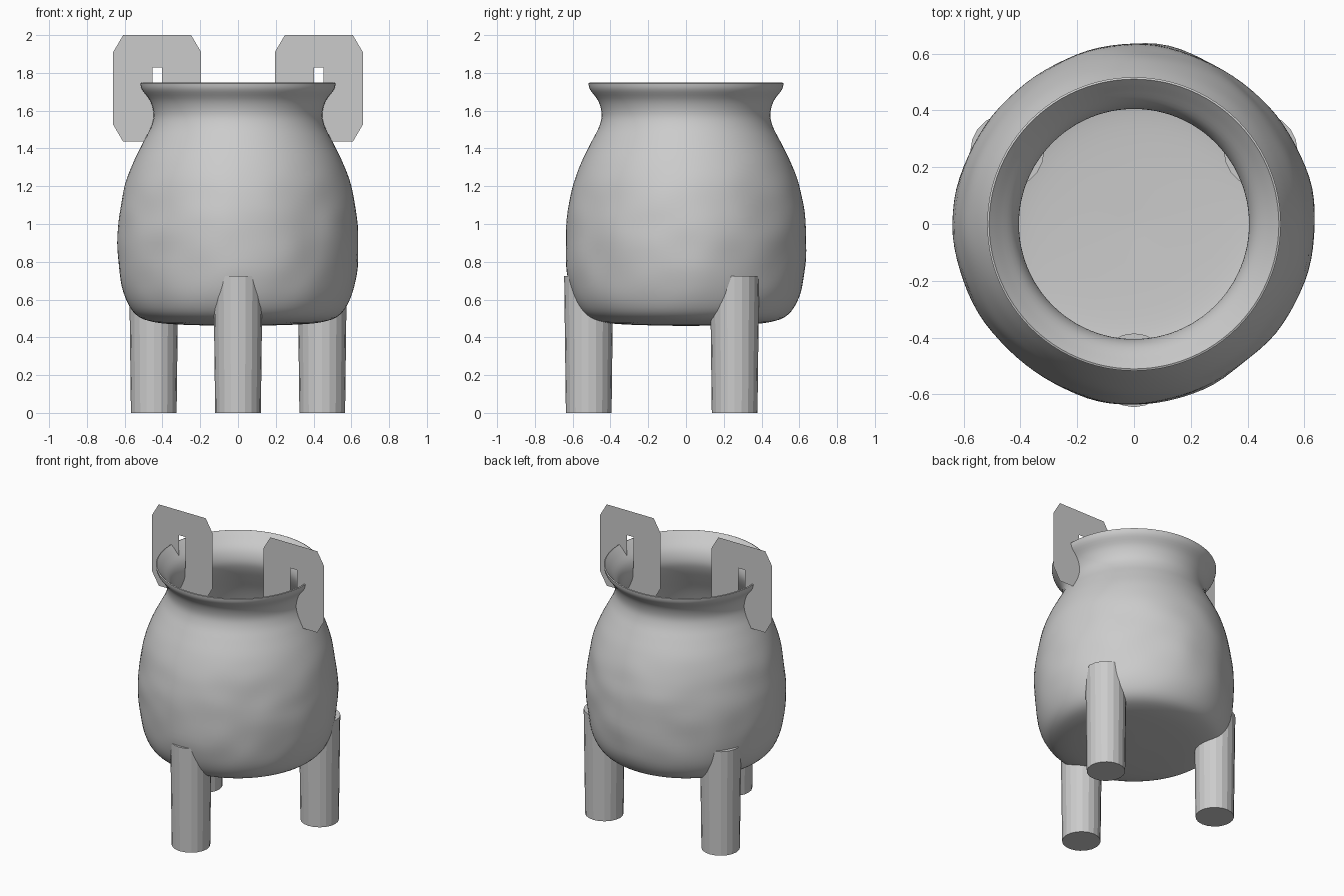
import bpy, bmesh, math
from mathutils import Vector, noise

if "Cube" in bpy.data.objects:
    bpy.data.objects.remove(bpy.data.objects["Cube"])

SEG = 96


def finish(bm, name, angle=None):
    bmesh.ops.remove_doubles(bm, verts=bm.verts, dist=1e-5)
    if angle:
        bmesh.ops.recalc_face_normals(bm, faces=bm.faces)
    me = bpy.data.meshes.new(name)
    bm.to_mesh(me)
    bm.free()
    ob = bpy.data.objects.new(name, me)
    bpy.context.collection.objects.link(ob)
    if angle:
        bpy.ops.object.select_all(action='DESELECT')
        ob.select_set(True)
        bpy.context.view_layer.objects.active = ob
        bpy.ops.object.shade_smooth_by_angle(angle=math.radians(angle))
    return ob


def smooth_curve(pts, steps=4):
    """Catmull-Rom curve through the profile points."""
    p = [Vector(q) for q in [pts[0]] + pts + [pts[-1]]]
    out = []
    for i in range(1, len(p) - 2):
        a, b, c, d = p[i - 1:i + 3]
        for s in range(steps):
            t = s / steps
            out.append(0.5 * (2 * b + (c - a) * t + (2 * a - 5 * b + 4 * c - d) * t * t
                              + (3 * b - a - 3 * c + d) * t ** 3))
    return out + [p[-1]]


# Pot: hollow lathe, outside from bottom to lip, then inside back down
outer = [(0, .46), (.3, .467), (.45, .482), (.54, .52), (.595, .61), (.622, .74),
         (.631, .9), (.625, 1.02), (.612, 1.12), (.588, 1.23), (.548, 1.34),
         (.498, 1.44), (.46, 1.515), (.446, 1.58), (.464, 1.65), (.507, 1.71), (.517, 1.745)]
inner = [(.51, 1.748), (.475, 1.71), (.425, 1.65), (.405, 1.58), (.418, 1.515),
         (.458, 1.43), (.508, 1.33), (.548, 1.22), (.575, 1.1), (.59, .9), (.582, .74),
         (.555, .63), (.505, .555), (.43, .522), (.3, .507), (0, .5)]
rings = smooth_curve(outer) + smooth_curve(inner)
n_outer = len(smooth_curve(outer))

bm = bmesh.new()
grid = []
for i, q in enumerate(rings):
    row = []
    for k in range(SEG):
        a = 2 * math.pi * k / SEG
        r, z = max(q.x, 0), q.y
        if i < n_outer:
            # uneven hand-cast belly with four soft lobes
            w = max(0, 1 - ((z - .93) / .4) ** 2)
            bump = noise.noise(Vector((math.cos(a) * 3, math.sin(a) * 3, z * 6)))
            r += w * (.007 * math.cos(4 * a) + .009 * bump) * min(1, r / .5)
        row.append(bm.verts.new((r * math.cos(a), r * math.sin(a), z)))
    grid.append(row)
for lo, hi in zip(grid, grid[1:]):
    for k in range(SEG):
        j = (k + 1) % SEG
        bm.faces.new((lo[k], lo[j], hi[j], hi[k]))
bmesh.ops.dissolve_degenerate(bm, edges=bm.edges, dist=1e-5)
finish(bm, "pot", 35)

# Three tapered legs running up into the belly
for n in range(3):
    a = math.radians(-90 + 120 * n)
    bm = bmesh.new()
    bmesh.ops.create_cone(bm, cap_ends=True, segments=20, radius1=.121, radius2=.13, depth=.725)
    bmesh.ops.translate(bm, verts=bm.verts,
                        vec=(.515 * math.cos(a), .515 * math.sin(a), .3625))
    finish(bm, f"leg_{n + 1}", 12)

# Flat chamfered plate handles with a slot, one each side of the rim
W, H, CX, CZ = .233, .282, .428, 1.718
for side, name in ((-1, "left_handle"), (1, "right_handle")):
    bm = bmesh.new()

    def vert(x, z):
        return bm.verts.new((side * CX + x, 0, CZ + z))
    slot, rim = [], []
    for sx, sz in ((1, 1), (-1, 1), (-1, -1), (1, -1)):
        slot.append(vert(sx * .025, sz * .11))
        corner = [vert(sx * W, sz * (H - .09)), vert(sx * (W - .053), sz * H)]
        rim.append(corner if sx * sz > 0 else corner[::-1])
    for k in range(4):
        j = (k + 1) % 4
        bm.faces.new((slot[k], rim[k][0], rim[k][1]))
        bm.faces.new((slot[k], rim[k][1], rim[j][0], slot[j]))
    finish(bm, name)
